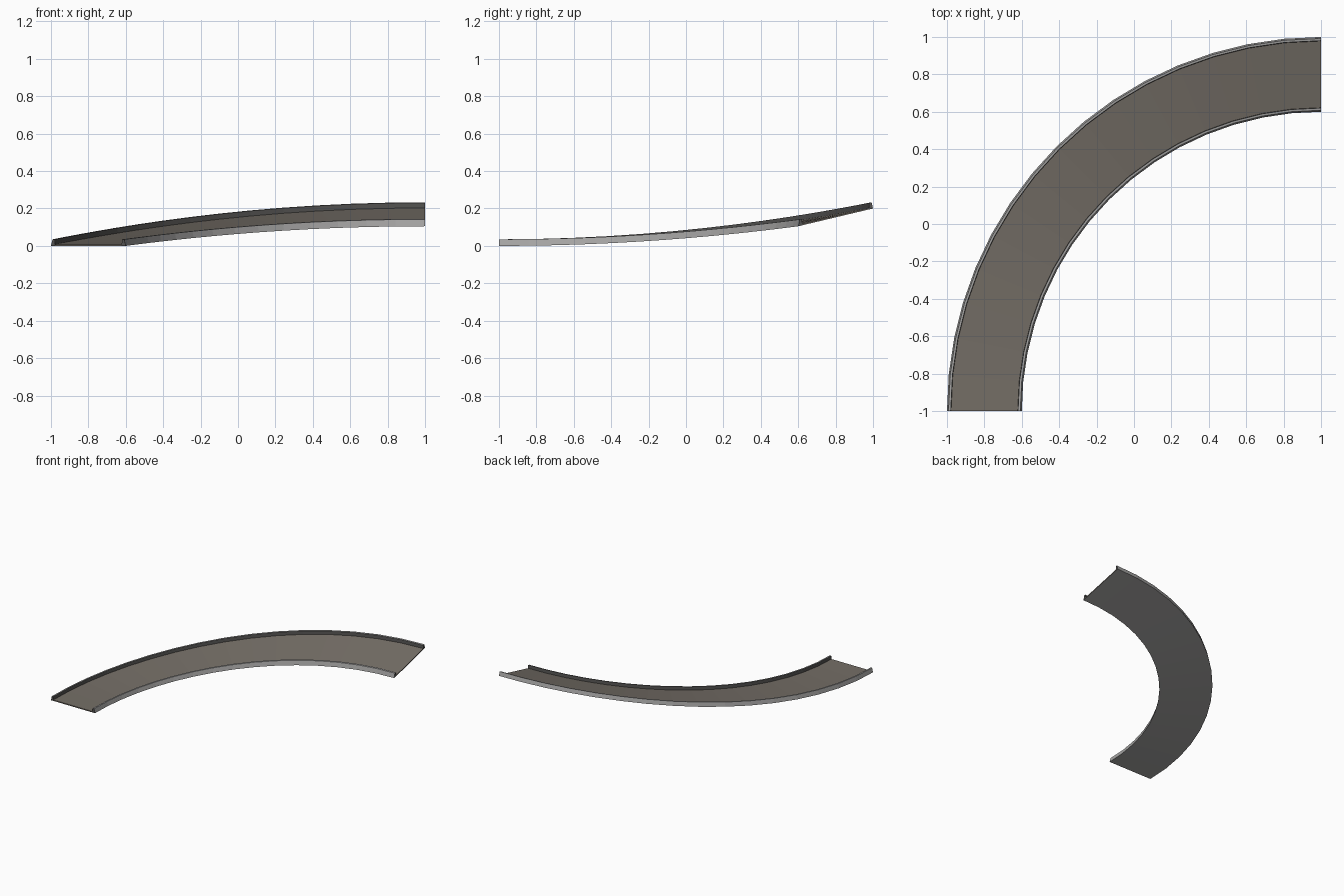
import bpy, bmesh, math

if "Cube" in bpy.data.objects:
    bpy.data.objects.remove(bpy.data.objects["Cube"])

SEGMENTS = 16
CX, CY = 1.0, -1.0            # centre of the quarter turn
R_IN, R_OUT = 1.6, 2.0
RISE_IN, RISE_OUT = 0.105, 0.2


def material(name, rgb):
    m = bpy.data.materials.new(name)
    m.diffuse_color = (*rgb, 1)
    m.use_nodes = True
    m.node_tree.nodes["Principled BSDF"].inputs["Base Color"].default_value = m.diffuse_color
    return m


asphalt = material("warm grey road", (0.178, 0.158, 0.135))
concrete = material("light grey concrete", (0.39, 0.385, 0.38))
dark = material("dark grey kerb face", (0.085, 0.083, 0.08))


def place(r, h, t):
    """Point at radius r and height h, on the banked eased climb."""
    k = (r - R_IN) / (R_OUT - R_IN)
    z = h + (RISE_IN + (RISE_OUT - RISE_IN) * k) * math.sin(t) ** 2
    return (CX - r * math.cos(t), CY + r * math.sin(t), z)


def sweep(name, profile, mats, side_index, cap_index):
    """Sweep a closed (radius, height) profile round the quarter turn."""
    bm = bmesh.new()
    rings = []
    for i in range(SEGMENTS + 1):
        t = math.pi / 2 * i / SEGMENTS
        rings.append([bm.verts.new(place(r, h, t)) for r, h in profile])
    n = len(profile)
    for a, b in zip(rings, rings[1:]):
        for j in range(n):
            k = (j + 1) % n
            f = bm.faces.new((a[j], a[k], b[k], b[j]))
            f.material_index = side_index[j]
    for ring in (rings[0], rings[-1]):
        bm.faces.new(ring).material_index = cap_index
    bmesh.ops.recalc_face_normals(bm, faces=bm.faces)
    me = bpy.data.meshes.new(name)
    bm.to_mesh(me)
    bm.free()
    for m in mats:
        me.materials.append(m)
    ob = bpy.data.objects.new(name, me)
    bpy.context.collection.objects.link(ob)
    return ob


# road deck: thin slab between the two kerbs
sweep("road_deck", [(1.622, 0), (1.978, 0), (1.978, 0.008), (1.622, 0.008)],
      [asphalt, concrete], [1, 0, 0, 0], 0)

# kerbs: tapered rails with a dark face toward the road
kerb = [(0.0, 0.0), (0.022, 0.0), (0.022, 0.008), (0.02, 0.035), (0.008, 0.035)]
for name, base, sign in (("inner_kerb", R_IN, 1), ("outer_kerb", R_OUT, -1)):
    sweep(name, [(base + sign * d, h) for d, h in kerb],
          [concrete, dark], [0, 1, 1, 0, 0], 1)
